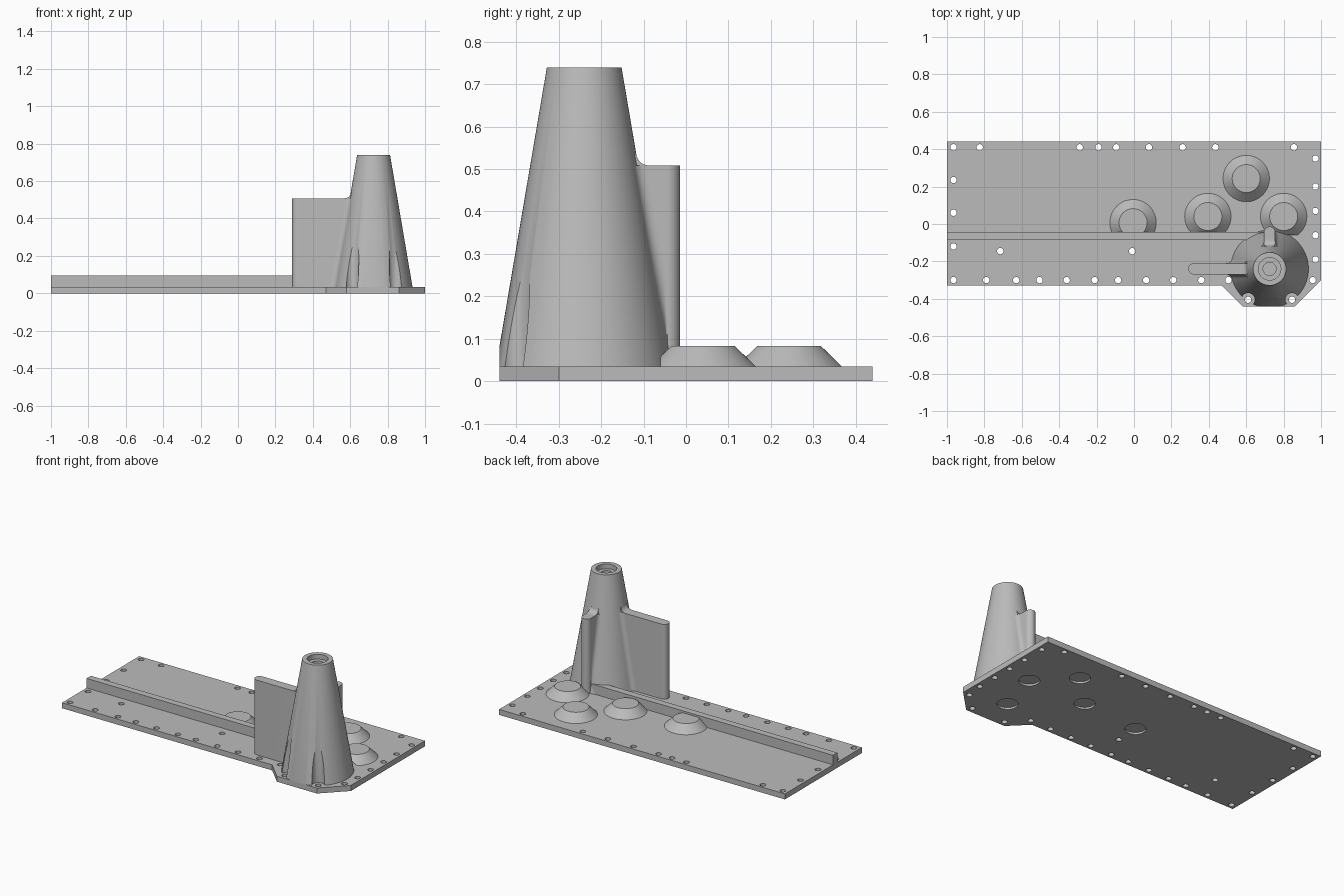
import bpy, bmesh, math
from mathutils import Matrix

cube = bpy.data.objects.get("Cube")
if cube:
    bpy.data.objects.remove(cube, do_unlink=True)

grey = bpy.data.materials.new("plain grey")
grey.use_nodes = True
grey.diffuse_color = (0.5, 0.5, 0.5, 1)
grey.node_tree.nodes["Principled BSDF"].inputs["Base Color"].default_value = (0.5, 0.5, 0.5, 1)

PLATE_TOP = 0.035
SINK = 0.03            # parts start slightly inside the plate
AXIS = (0.725, -0.24)  # tower centre
TOWER_TOP = 0.74
FIN_TOP = 0.508
HALF = 0.03            # half thickness of the fins


def circle(x, y, r, z, n=64):
    return [(x + r * math.cos(math.tau * i / n), y + r * math.sin(math.tau * i / n), z)
            for i in range(n)]


def outline(points, z):
    return [(x, y, z) for x, y in points]


def add_loft(bm, rings):
    """Skin a stack of equal rings and cap both ends."""
    loops = [[bm.verts.new(p) for p in ring] for ring in rings]
    n = len(loops[0])
    for a, b in zip(loops, loops[1:]):
        for i in range(n):
            j = (i + 1) % n
            bm.faces.new((a[i], a[j], b[j], b[i]))
    bm.faces.new(loops[0][::-1])
    bm.faces.new(loops[-1])


def make(name, *stacks, turn=0.0, at=(0, 0), clip_y=None):
    bm = bmesh.new()
    for rings in stacks:
        add_loft(bm, rings)
    if clip_y is not None:
        bmesh.ops.bisect_plane(bm, geom=bm.verts[:] + bm.edges[:] + bm.faces[:],
                               plane_co=(0, clip_y, 0), plane_no=(0, -1, 0), clear_outer=True)
    bm.transform(Matrix.Translation((*at, 0)) @ Matrix.Rotation(turn, 4, "Z"))
    bmesh.ops.recalc_face_normals(bm, faces=bm.faces[:])
    mesh = bpy.data.meshes.new(name)
    bm.to_mesh(mesh)
    bm.free()
    mesh.materials.append(grey)
    obj = bpy.data.objects.new(name, mesh)
    bpy.context.collection.objects.link(obj)
    return obj


def activate(obj):
    bpy.ops.object.select_all(action="DESELECT")
    obj.select_set(True)
    bpy.context.view_layer.objects.active = obj


def cut(obj, cutter):
    cutter.hide_render = True
    mod = obj.modifiers.new("cut", "BOOLEAN")
    mod.operation, mod.solver, mod.object = "DIFFERENCE", "EXACT", cutter
    activate(obj)
    bpy.ops.object.modifier_apply(modifier=mod.name)
    bpy.data.objects.remove(cutter, do_unlink=True)


def box(x0, x1, y0, y1, z0, z1):
    pts = [(x0, y0), (x1, y0), (x1, y1), (x0, y1)]
    return [outline(pts, z0), outline(pts, z1)]


def cylinder(x, y, r, z0, z1, n=24):
    return [circle(x, y, r, z0, n), circle(x, y, r, z1, n)]


# Base plate with a chamfered tab under the tower
plate_pts = [(-1, -0.33), (0.47, -0.33), (0.58, -0.44), (0.86, -0.44),
             (1, -0.30), (1, 0.44), (-1, 0.44)]
base_plate = make("base_plate", [outline(plate_pts, 0), outline(plate_pts, PLATE_TOP)])

# Bolt holes, grouped by edge
holes = [(x, 0.41) for x in (-0.965, -0.825, -0.29, -0.19, -0.095, 0.08, 0.26, 0.435, 0.855)]
holes += [(x, -0.3) for x in (-0.965, -0.79, -0.63, -0.505, -0.36, -0.21, -0.085, 0.065,
                              0.21, 0.36, 0.505, 0.955)]
holes += [(0.97, y) for y in (0.35, 0.2, 0.07, -0.06, -0.19)]
holes += [(-0.965, y) for y in (-0.12, 0.06, 0.235)]
holes += [(-0.715, -0.145), (-0.01, -0.145)]
tab_holes = [(0.61, -0.405), (0.845, -0.405)]
cut(base_plate, make("hole_cutter", *[cylinder(x, y, 0.017, -0.1, 0.1) for x, y in holes + tab_holes]))

# Shallow round recesses underneath the bosses and the tower
bosses = [(-0.005, 0.007), (0.395, 0.04), (0.6, 0.243), (0.8, 0.04)]
cut(base_plate, make("recess_cutter", *[cylinder(x, y, 0.06, -0.1, 0.012, 48)
                                        for x, y in bosses + [AXIS]]))

# Long rail
make("rail", box(-1, 0.7, -0.085, -0.042, SINK, 0.095))

# Conical bosses, trimmed where they meet the rail
for i, (x, y) in enumerate(bosses):
    make(f"boss_{i + 1}", [circle(x, y, 0.125, PLATE_TOP - 0.001), circle(x, y, 0.075, 0.083)],
         clip_y=-0.06)


# Tapered tower with a stepped bore
def tower_radius(z):
    return 0.088 + 0.17 * (TOWER_TOP - z)


profile = [(tower_radius(SINK), SINK), (0.088, TOWER_TOP), (0.06, TOWER_TOP),
           (0.06, 0.71), (0.035, 0.71), (0.035, 0.1)]
tower = make("tower", [circle(*AXIS, r, z, 96) for r, z in profile])
for x, y in tab_holes:
    cut(tower, make("notch_cutter", cylinder(x, y, 0.036, -0.1, 0.5, 48)))
cut(tower, make("front_cutter", box(0.3, 1.2, -0.7, -0.44, -0.1, 0.9)))


# Rounded fins that blend into the tower
def bezier(a, b, c, n=8):
    for i in range(n + 1):
        t = i / n
        yield tuple((1 - t) ** 2 * p + 2 * t * (1 - t) * q + t * t * s
                    for p, q, s in zip(a, b, c))


def fin_section(length, z, fillet=0.035):
    r, end = tower_radius(z), length - HALF
    reach = math.sqrt((r + fillet) ** 2 - (HALF + fillet) ** 2)
    k = r / (r + fillet)
    start = (min(reach, end), HALF)
    corner = (min(math.sqrt(r * r - HALF * HALF), end), HALF)
    finish = (min(k * reach, end), k * (HALF + fillet))
    tip = [(end + HALF * math.cos(a), HALF * math.sin(a))
           for a in (math.pi / 2 * i / 8 for i in range(8))]
    side = tip + [(end + 0.0001, HALF)] + list(bezier(start, corner, finish))
    mirrored = [(x, -y) for x, y in side[:0:-1]]
    return outline(side + mirrored, z)


def make_fin(name, length, turn):
    levels = [SINK + (FIN_TOP - SINK) * i / 6 for i in range(7)]
    make(name, [fin_section(length, z) for z in levels], turn=turn, at=AXIS)
    # Small curved fillet above the fin
    r, f = tower_radius(FIN_TOP), 0.03
    curve = list(bezier((r + f, FIN_TOP), (r, FIN_TOP), (r - 0.006, FIN_TOP + f)))
    curve += [(r - 0.03, FIN_TOP + f), (r - 0.03, FIN_TOP - 0.01), (r + f, FIN_TOP - 0.01)]
    make(name + "_fillet", [[(x, y, z) for x, z in curve] for y in (-HALF, HALF)],
         turn=turn, at=AXIS)


make_fin("side_fin", 0.435, math.pi)
make_fin("back_fin", 0.226, math.pi / 2)

# Smooth shading with sharp edges kept
for obj in list(bpy.context.scene.objects):
    if obj.type == "MESH" and grey.name in obj.data.materials:
        activate(obj)
        bpy.ops.object.shade_smooth_by_angle(angle=math.radians(30))
